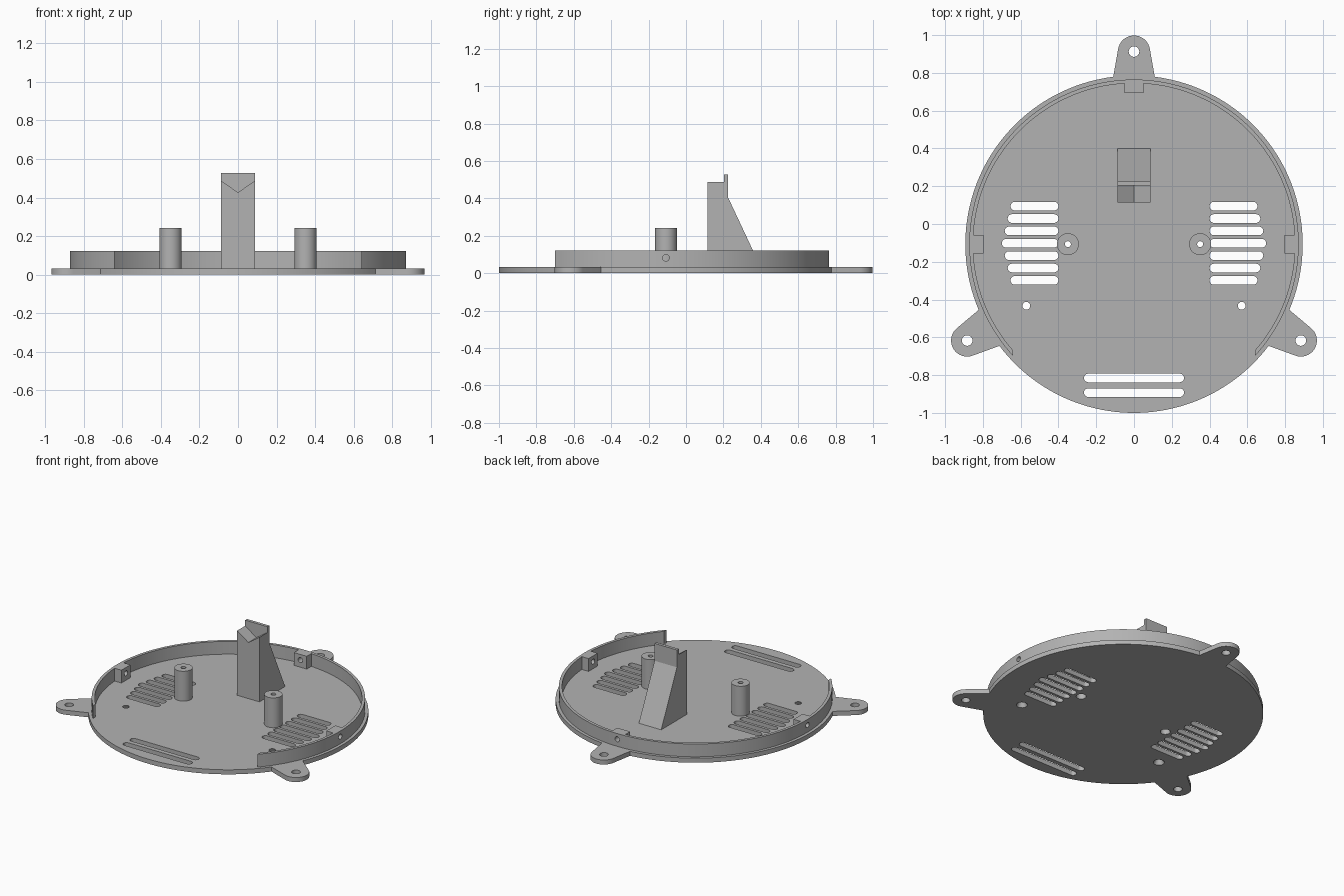
import bpy, bmesh, math
from math import pi, cos, sin
from mathutils import Matrix, Vector

if "Cube" in bpy.data.objects:
    bpy.data.objects.remove(bpy.data.objects["Cube"])

CY = -0.107           # centre of the round plate along y
R = 0.893             # plate radius
PLATE_Z, RIM_Z = 0.032, 0.122

grey = bpy.data.materials.new("mid_grey")
grey.diffuse_color = (0.45, 0.45, 0.45, 1)
grey.use_nodes = True
grey.node_tree.nodes["Principled BSDF"].inputs["Base Color"].default_value = grey.diffuse_color


def arc(cx, cy, r, a0, a1, n):
    return [(cx + r * cos(a0 + (a1 - a0) * i / n), cy + r * sin(a0 + (a1 - a0) * i / n))
            for i in range(n + 1)]


def prism(bm, pts, z0, z1, mat=Matrix()):
    """Extrude a counter-clockwise outline from z0 to z1."""
    lo = [bm.verts.new(mat @ Vector((x, y, z0))) for x, y in pts]
    hi = [bm.verts.new(mat @ Vector((x, y, z1))) for x, y in pts]
    bm.faces.new(lo[::-1])
    bm.faces.new(hi)
    n = len(pts)
    for i in range(n):
        j = (i + 1) % n
        bm.faces.new((lo[i], lo[j], hi[j], hi[i]))


def cone(bm, loc, r0, r1, z0, z1, n=32):
    m = Matrix.Translation((loc[0], loc[1], (z0 + z1) / 2))
    bmesh.ops.create_cone(bm, cap_ends=True, segments=n, radius1=r0, radius2=r1,
                          depth=z1 - z0, matrix=m)


def box(bm, x0, x1, y0, y1, z0, z1):
    prism(bm, [(x0, y0), (x1, y0), (x1, y1), (x0, y1)], z0, z1)


def finish(name, bm):
    bmesh.ops.recalc_face_normals(bm, faces=bm.faces)
    me = bpy.data.meshes.new(name)
    bm.to_mesh(me)
    bm.free()
    me.materials.append(grey)
    ob = bpy.data.objects.new(name, me)
    bpy.context.collection.objects.link(ob)
    return ob


def boolean(ob, cutter, op='DIFFERENCE'):
    """Apply a boolean and remove the helper."""
    mod = ob.modifiers.new("bool", 'BOOLEAN')
    mod.operation, mod.object, mod.solver = op, cutter, 'EXACT'
    mod.use_self = True
    dg = bpy.context.evaluated_depsgraph_get()
    me = bpy.data.meshes.new_from_object(ob.evaluated_get(dg))
    ob.modifiers.clear()
    ob.data = me
    bpy.data.objects.remove(cutter)


def smooth(ob):
    bpy.ops.object.select_all(action='DESELECT')
    ob.select_set(True)
    bpy.context.view_layer.objects.active = ob
    bpy.ops.object.shade_smooth_by_angle(angle=math.radians(30))


# base plate with three rounded mounting tabs
tab_angles = [pi / 2 + k * 2 * pi / 3 for k in range(3)]
tab_half = math.asin(0.11 / R)
outline = []
for a in tab_angles:
    for x, y in arc(1.02, 0, 0.085, -1.4, 1.4, 20):
        outline.append((x * cos(a) - y * sin(a), CY + x * sin(a) + y * cos(a)))
    outline += arc(0, CY, R, a + tab_half, a + 2 * pi / 3 - tab_half, 48)
bm = bmesh.new()
prism(bm, outline, 0, PLATE_Z)
plate = finish("base_plate", bm)


# slots and holes through the plate
def slot(bm, x0, x1, y, r=0.023):
    pts = arc(x1 - r, y, r, -pi / 2, pi / 2, 10) + arc(x0 + r, y, r, pi / 2, 3 * pi / 2, 10)
    prism(bm, pts, -0.05, 0.06)


bm = bmesh.new()
for k in range(-3, 4):
    y, end = CY + 0.005 + k * 0.0655, 0.70 - 0.0155 * abs(k)
    slot(bm, 0.40, end, y)
    slot(bm, -end, -0.40, y)
for y in (-0.815, -0.893):
    slot(bm, -0.265, 0.265, y)
for a in tab_angles:
    cone(bm, (1.02 * cos(a), CY + 1.02 * sin(a)), 0.028, 0.028, -0.05, 0.06)
for s in (-1, 1):
    cone(bm, (s * 0.57, -0.433), 0.040, 0.016, -0.01, 0.042)   # countersunk holes
    cone(bm, (s * 0.35, CY), 0.032, 0.032, -0.05, 0.06)        # screw access
boolean(plate, finish("cutter", bm))
smooth(plate)

# rim wall, open at the front
RO, RI, GAP = 0.872, 0.852, 0.64
ao, ai = math.acos(GAP / RO), math.acos(GAP / RI)
wall = arc(0, CY, RO, -ao, pi + ao, 120) + arc(0, CY, RI, pi + ai, -ai, 120)
bm = bmesh.new()
prism(bm, wall, PLATE_Z, RIM_Z)
rim = finish("rim_wall", bm)

# screw blocks inside the rim
bm = bmesh.new()
box(bm, -0.05, 0.05, 0.693, CY + 0.862, PLATE_Z, RIM_Z)
for x0, x1 in ((-0.862, -0.798), (0.798, 0.862)):
    box(bm, x0, x1, CY - 0.05, CY + 0.05, PLATE_Z, RIM_Z)
boolean(rim, finish("blocks", bm), 'UNION')

# radial screw holes through the rim and blocks
bm = bmesh.new()
for a in (0, pi / 2, pi):
    m = (Matrix.Translation((0.84 * cos(a), CY + 0.84 * sin(a), 0.082))
         @ Matrix.Rotation(a, 4, 'Z') @ Matrix.Rotation(pi / 2, 4, 'Y'))
    bmesh.ops.create_cone(bm, cap_ends=True, segments=24, radius1=0.018,
                          radius2=0.018, depth=0.2, matrix=m)
boolean(rim, finish("cutter", bm))
smooth(rim)

# two hollow posts: narrow bore on top, wider bore below
for s, side in ((-1, "left"), (1, "right")):
    n, x = 48, s * 0.35
    profile = [(0.032, PLATE_Z), (0.058, PLATE_Z), (0.058, 0.242), (0.016, 0.242),
               (0.016, 0.18), (0.032, 0.18)]
    bm = bmesh.new()
    rings = [[bm.verts.new((x + r * cos(2 * pi * i / n), CY + r * sin(2 * pi * i / n), z))
              for i in range(n)] for r, z in profile]
    for k in range(len(rings)):
        p, q = rings[k], rings[(k + 1) % len(rings)]
        for i in range(n):
            j = (i + 1) % n
            bm.faces.new((p[i], p[j], q[j], q[i]))
    smooth(finish("post_" + side, bm))

# central support: sloped back, raised back lip
W = 0.087
to_side = Matrix(((0, 0, 1, 0), (1, 0, 0, 0), (0, 1, 0, 0), (0, 0, 0, 1)))
bm = bmesh.new()
prism(bm, [(0.115, PLATE_Z), (0.40, PLATE_Z), (0.225, 0.405), (0.225, 0.527),
           (0.204, 0.527), (0.204, 0.487), (0.115, 0.487)], -W, W, to_side)
support = finish("support_column", bm)

# V-shaped notch in front of the lip
to_front = Matrix(((1, 0, 0, 0), (0, 0, 1, 0), (0, 1, 0, 0), (0, 0, 0, 1)))
bm = bmesh.new()
prism(bm, [(0, 0.427), (W * 1.2, 0.499), (W * 1.2, 0.6), (-W * 1.2, 0.6), (-W * 1.2, 0.499)],
      0.05, 0.204, to_front)
boolean(support, finish("cutter", bm))
